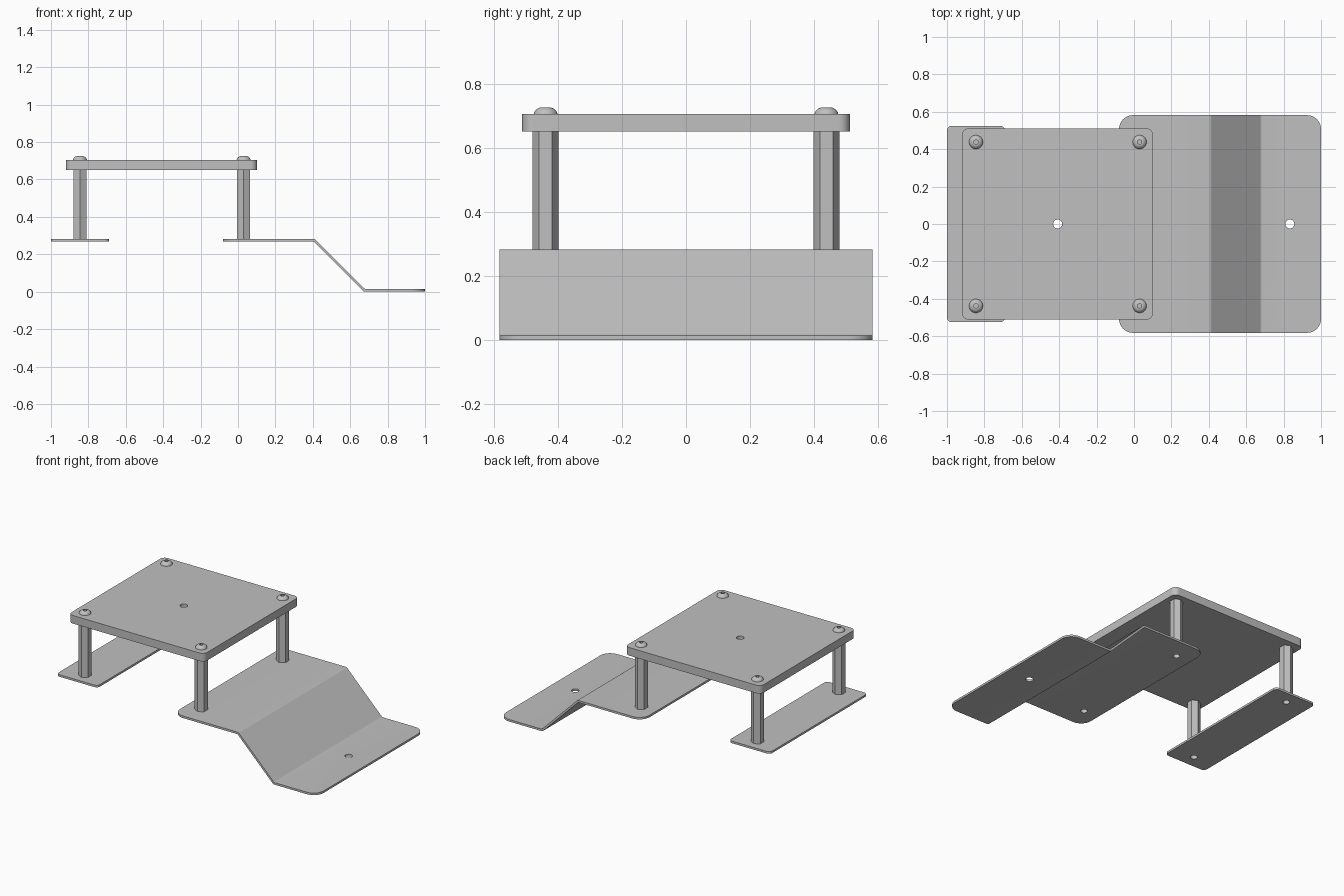
import bpy, bmesh, math
from mathutils import Matrix, Vector

cube = bpy.data.objects.get("Cube")
if cube:
    bpy.data.objects.remove(cube)

grey = bpy.data.materials.new("satin grey")
grey.use_nodes = True
grey.diffuse_color = (0.53, 0.53, 0.53, 1)
grey.node_tree.nodes["Principled BSDF"].inputs["Base Color"].default_value = grey.diffuse_color

DECK_TOP, DECK_LOW = 0.705, 0.65
FOOT_TOP, SHEET = 0.283, 0.014
POSTS = [(x, y) for x in (-0.845, 0.03) for y in (-0.438, 0.438)]


def finish(name, bm):
    bmesh.ops.recalc_face_normals(bm, faces=bm.faces)
    mesh = bpy.data.meshes.new(name)
    bm.to_mesh(mesh)
    bm.free()
    mesh.materials.append(grey)
    obj = bpy.data.objects.new(name, mesh)
    bpy.context.collection.objects.link(obj)
    return obj


def activate(obj):
    bpy.ops.object.select_all(action='DESELECT')
    obj.select_set(True)
    bpy.context.view_layer.objects.active = obj


def prism(name, x, y, z0, z1, radius, sides):
    bm = bmesh.new()
    bmesh.ops.create_cone(bm, cap_ends=True, segments=sides, radius1=radius, radius2=radius,
                          depth=z1 - z0, matrix=Matrix.Translation((x, y, (z0 + z1) / 2)))
    return finish(name, bm)


def drill(obj, x, y, z0, z1, radius, sides=32):
    """Cut a straight hole and remove the cutter."""
    cutter = prism("hole_cutter", x, y, z0, z1, radius, sides)
    cutter.hide_render = True
    mod = obj.modifiers.new("hole", 'BOOLEAN')
    mod.operation, mod.solver, mod.object = 'DIFFERENCE', 'EXACT', cutter
    activate(obj)
    bpy.ops.object.modifier_apply(modifier=mod.name)
    bpy.data.objects.remove(cutter)


def smooth(obj):
    activate(obj)
    bpy.ops.object.shade_smooth_by_angle(angle=math.radians(28))


def plate(name, profile, half_width, corner, bend=0):
    """Extrude an x-z profile along y, then round its bends and outer corners."""
    bm = bmesh.new()
    face = bm.faces.new([bm.verts.new((x, -half_width, z)) for x, z in profile])
    ext = bmesh.ops.extrude_face_region(bm, geom=[face])
    moved = [v for v in ext["geom"] if isinstance(v, bmesh.types.BMVert)]
    bmesh.ops.translate(bm, verts=moved, vec=(0, 2 * half_width, 0))
    xs = [x for x, z in profile]
    ends = (min(xs), max(xs))

    def at_end(edge):
        return any(all(abs(v.co.x - e) < 1e-4 for v in edge.verts) for e in ends)

    if bend:
        folds = [e for e in bm.edges
                 if abs(e.verts[0].co.y - e.verts[1].co.y) > half_width and not at_end(e)]
        bmesh.ops.bevel(bm, geom=folds, offset=bend, segments=4, profile=0.5, affect='EDGES')
    corners = [e for e in bm.edges
               if at_end(e) and abs(e.verts[0].co.z - e.verts[1].co.z) > 1e-4]
    bmesh.ops.bevel(bm, geom=corners, offset=corner, segments=8, profile=0.5, affect='EDGES')
    return finish(name, bm)


def slab(x0, x1, z0, z1):
    return [(x0, z0), (x1, z0), (x1, z1), (x0, z1)]


# Raised deck with its centre hole
deck = plate("deck", slab(-0.92, 0.102, DECK_LOW, DECK_TOP), 0.511, 0.035)
drill(deck, -0.408, 0, 0.6, 0.8, 0.024)

# Narrow foot strip
strip = plate("foot_strip", slab(-1, -0.69, FOOT_TOP - SHEET, FOOT_TOP), 0.525, 0.025)

# Folded step plate: upper shelf, 45 degree ramp, lower shelf
inset = SHEET * math.tan(math.radians(22.5))
upper, lower = 0.41, 0.41 + FOOT_TOP - SHEET
step = plate("step_plate", [
    (-0.08, FOOT_TOP), (upper, FOOT_TOP), (lower, SHEET), (1, SHEET),
    (1, 0), (lower - inset, 0), (upper - inset, FOOT_TOP - SHEET),
    (-0.08, FOOT_TOP - SHEET)], 0.582, 0.075, bend=0.007)
drill(step, 0.833, 0, -0.1, 0.1, 0.024)

# Bolt holes below the posts
for x, y in POSTS:
    drill(strip if x < -0.5 else step, x, y, 0.2, 0.35, 0.021)
for obj in (deck, strip, step):
    smooth(obj)

# Hexagonal posts and button-head screws
for x, y in POSTS:
    place = ("left" if x > -0.5 else "right") + ("_front" if y < 0 else "_back")
    post = prism("hex_post_" + place, x, y, FOOT_TOP, DECK_LOW, 0.0405, 6)
    drill(post, x, y, 0.2, 0.55, 0.021)
    smooth(post)

    bm = bmesh.new()
    outline = [(0, 0), (0.037, 0), (0.036, 0.005), (0.031, 0.012),
               (0.025, 0.017), (0.018, 0.02), (0, 0.02)]
    verts = [bm.verts.new((r, 0, h)) for r, h in outline]
    edges = [bm.edges.new(pair) for pair in zip(verts, verts[1:])]
    bmesh.ops.spin(bm, geom=verts + edges, cent=(0, 0, 0), axis=(0, 0, 1),
                   angle=math.tau, steps=32)
    bmesh.ops.remove_doubles(bm, verts=bm.verts, dist=1e-5)
    bmesh.ops.translate(bm, verts=bm.verts, vec=Vector((x, y, DECK_TOP)))
    screw = finish("screw_head_" + place, bm)
    drill(screw, x, y, DECK_TOP + 0.006, DECK_TOP + 0.05, 0.013, 6)
    smooth(screw)
